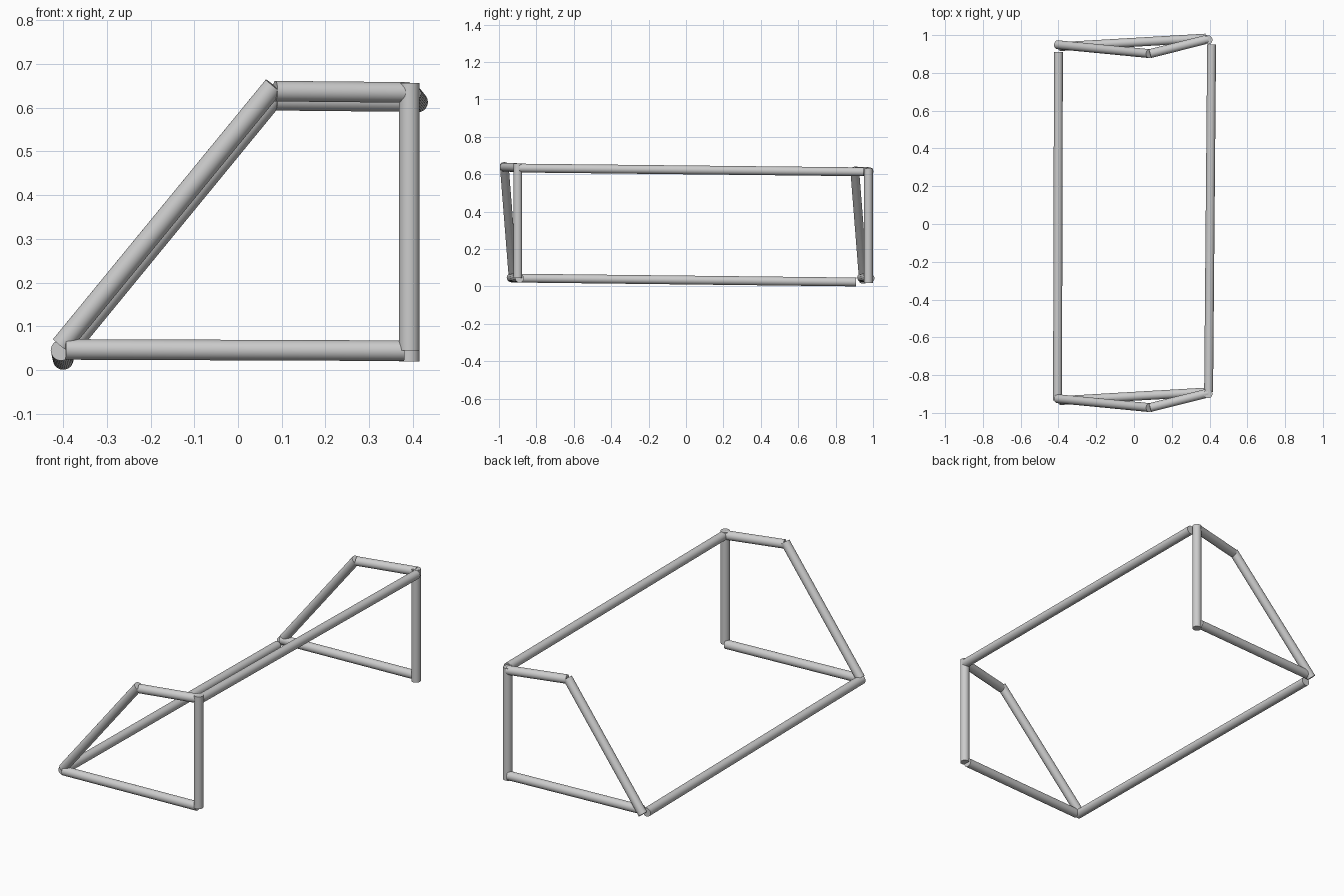
import bpy
from mathutils import Vector

if "Cube" in bpy.data.objects:
    bpy.data.objects.remove(bpy.data.objects["Cube"])

RADIUS = 0.0235


def tube(name, start, end):
    """Capped round tube between two points."""
    a, b = Vector(start), Vector(end)
    axis = b - a
    bpy.ops.mesh.primitive_cylinder_add(
        vertices=32, radius=RADIUS, depth=axis.length, location=(a + b) / 2,
        rotation=axis.to_track_quat('Z', 'Y').to_euler())
    ob = bpy.context.object
    ob.name = name
    bpy.ops.object.shade_smooth_by_angle()


def end_frame(side, dy, dz):
    """Four-sided end frame: floor rail, post, short top rail, sloping brace."""
    def p(x, y, z):
        return (x, y + dy, z)
    tube(side + "_floor_rail", p(-0.395, -0.935, 0.047), p(0.38, -0.89, 0.044))
    tube(side + "_post", p(0.392, -0.899, 0.045 + dz), p(0.392, -0.899, 0.657 + dz))
    tube(side + "_top_rail", p(0.085, -0.972, 0.638 + dz * 0.8), p(0.392, -0.895, 0.635 + dz * 0.8))
    tube(side + "_brace", p(-0.405, -0.925, 0.056 + dz), p(0.082, -0.972, 0.650 + dz))


# End frames; the back one sits slightly lower
end_frame("front", 0.0, 0.0)
end_frame("back", 1.874, -0.026)

# Long rails joining the two frames
tube("long_lower_rail", (-0.405, -0.935, 0.045), (-0.400, 0.91, 0.024))
tube("long_upper_rail", (0.395, -0.89, 0.633), (0.411, 0.95, 0.613))
